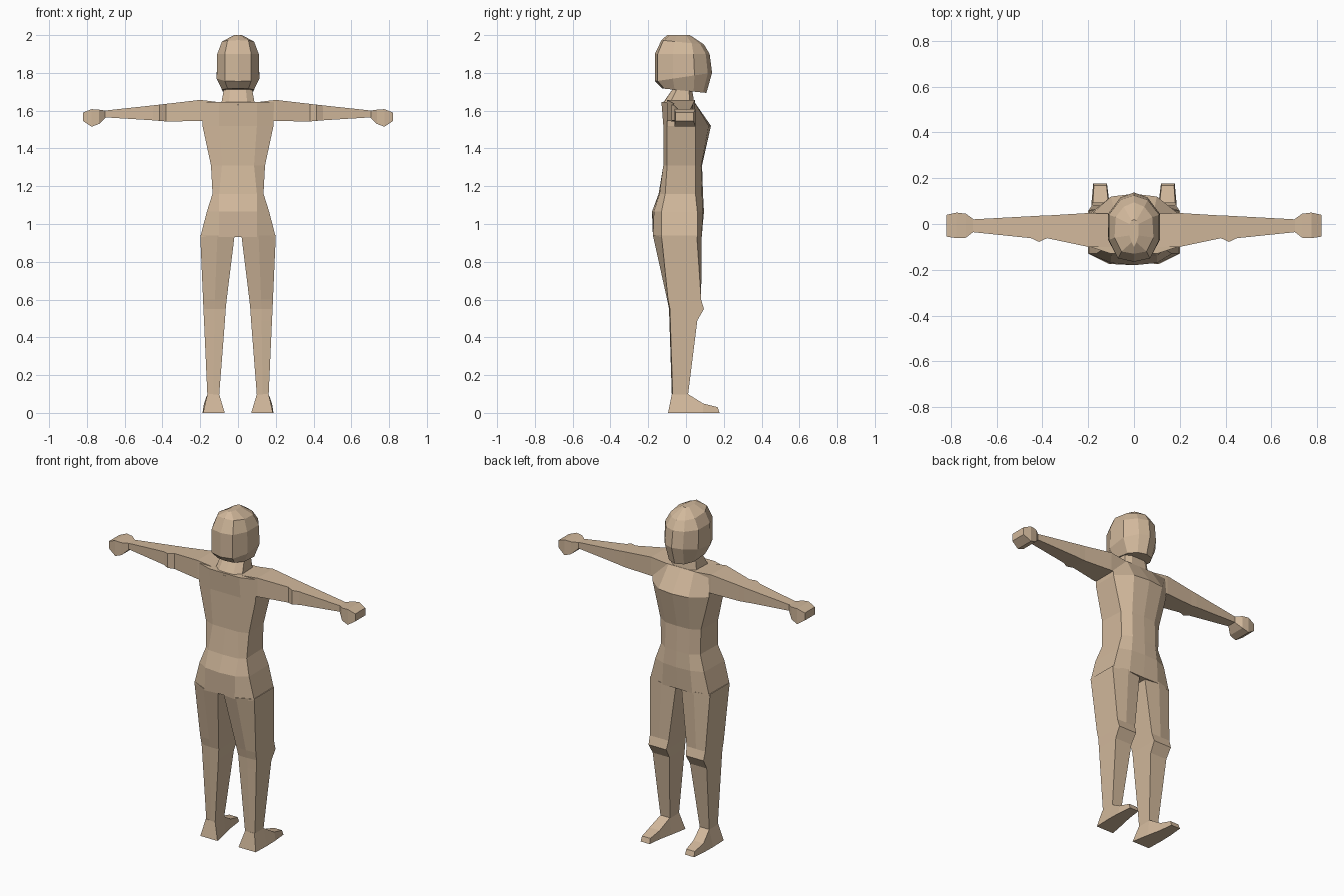
import bpy, bmesh

skin = bpy.data.materials.new("tan")
skin.diffuse_color = (0.64, 0.48, 0.33, 1)


def loft(name, rings, mirror=False):
    """Skin a list of equal-length point rings and cap both ends."""
    bm = bmesh.new()
    loops = [[bm.verts.new(p) for p in r] for r in rings]
    n = len(loops[0])
    for a, b in zip(loops, loops[1:]):
        for i in range(n):
            j = (i + 1) % n
            bm.faces.new((a[i], a[j], b[j], b[i]))
    bm.faces.new(loops[0])
    bm.faces.new(loops[-1])
    bmesh.ops.recalc_face_normals(bm, faces=bm.faces)
    me = bpy.data.meshes.new(name)
    bm.to_mesh(me)
    bm.free()
    me.materials.append(skin)
    ob = bpy.data.objects.new(name, me)
    bpy.context.collection.objects.link(ob)
    if mirror:
        ob.modifiers.new("mirror", 'MIRROR').use_mirror_merge = False
    return ob


def body_ring(z, back, pts, front, tilt=0.0):
    """Symmetric ring: centre back, side points, centre front."""
    ring = [(0, back)] + pts + [(0, front)] + [(-x, y) for x, y in reversed(pts)]
    return [(x, y, z + tilt * y) for x, y in ring]


def x_ring(x, y0, y1, z0, z1):
    return [(x, y0, z0), (x, y1, z0), (x, y1, z1), (x, y0, z1)]


# Torso, from the hips up to the shoulders
loft("torso", [
    body_ring(0.93, -.165, [(.1, -.175), (.2, -.13), (.197, .06), (.1, .083)], .08),
    body_ring(1.065, -.18, [(.1, -.17), (.165, -.13), (.162, .06), (.09, .088)], .095),
    body_ring(1.16, -.145, [(.1, -.14), (.135, -.11), (.13, .05), (.08, .085)], .09),
    body_ring(1.31, -.12, [(.085, -.12), (.143, -.10), (.135, .05), (.08, .08)], .085),
    body_ring(1.52, -.12, [(.1, -.12), (.188, -.10), (.188, .05), (.1, .12)], .132),
    body_ring(1.645, -.13, [(.1, -.13), (.19, -.10), (.19, .04), (.085, .045)], .045),
])

# Neck
loft("neck", [
    body_ring(1.63, -.13, [(.05, -.125), (.09, -.09), (.085, .02), (.05, .045)], .045),
    body_ring(1.73, -.06, [(.04, -.06), (.072, -.04), (.072, .015), (.04, .03)], .03),
])

# Head
loft("head", [
    body_ring(1.705, -.125, [(.055, -.115), (.085, -.06), (.08, .04), (.05, .09)], .108, -.1),
    body_ring(1.78, -.165, [(.07, -.15), (.113, -.07), (.113, .045), (.06, .115)], .138, .15),
    body_ring(1.90, -.165, [(.07, -.15), (.11, -.07), (.11, .04), (.06, .105)], .125),
    body_ring(1.96, -.13, [(.055, -.12), (.085, -.06), (.08, .03), (.045, .075)], .095, -.1),
    body_ring(2.0, -.10, [(.01, -.08), (.02, -.05), (.02, 0), (.01, .015)], .02),
])

# Arms with a bump at the elbow
loft("arm", [x_ring(*r) for r in (
    (.10, -.10, .045, 1.545, 1.645),
    (.20, -.10, .048, 1.545, 1.657),
    (.38, -.062, .037, 1.543, 1.636),
    (.415, -.078, .036, 1.546, 1.632),
    (.45, -.062, .034, 1.549, 1.628),
    (.71, -.035, .02, 1.565, 1.60),
)], mirror=True)

# Hands
loft("hand", [x_ring(*r) for r in (
    (.70, -.033, .02, 1.565, 1.60),
    (.735, -.06, .045, 1.53, 1.605),
    (.775, -.062, .05, 1.515, 1.608),
    (.82, -.055, .04, 1.545, 1.59),
)], mirror=True)


# Legs: inner and outer x, outer, middle and inner back y, front y
def leg_ring(z, xi, xo, yo, ym, yi, yf, bulge=0.0):
    xm = (xi + xo) / 2
    return [(xo, yo, z), (xm, ym, z), (xi, yi, z),
            (xi, yf, z), (xm, yf + bulge, z), (xo, yf - bulge, z)]


loft("leg", [leg_ring(*r) for r in (
    (.94, .018, .20, -.13, -.175, -.165, .07, .013),
    (.60, .060, .185, -.095, -.10, -.10, .08),
    (.55, .065, .183, -.085, -.09, -.09, .095),
    (.49, .069, .18, -.083, -.088, -.088, .06),
    (.09, .10, .162, -.07, -.075, -.075, .01),
)], mirror=True)


# Feet: sole edge and upper edge at each step from heel to toe
def foot_ring(ys, xi, xo, yt, zt, ti, to):
    return [(xi, ys, 0), (xo, ys, 0), (to, yt, zt), (ti, yt, zt)]


loft("foot", [foot_ring(*r) for r in (
    (-.095, .07, .185, -.075, .10, .10, .162),
    (.01, .09, .188, .01, .10, .10, .162),
    (.09, .107, .186, .09, .05, .112, .18),
    (.178, .118, .178, .168, .03, .12, .175),
)], mirror=True)
